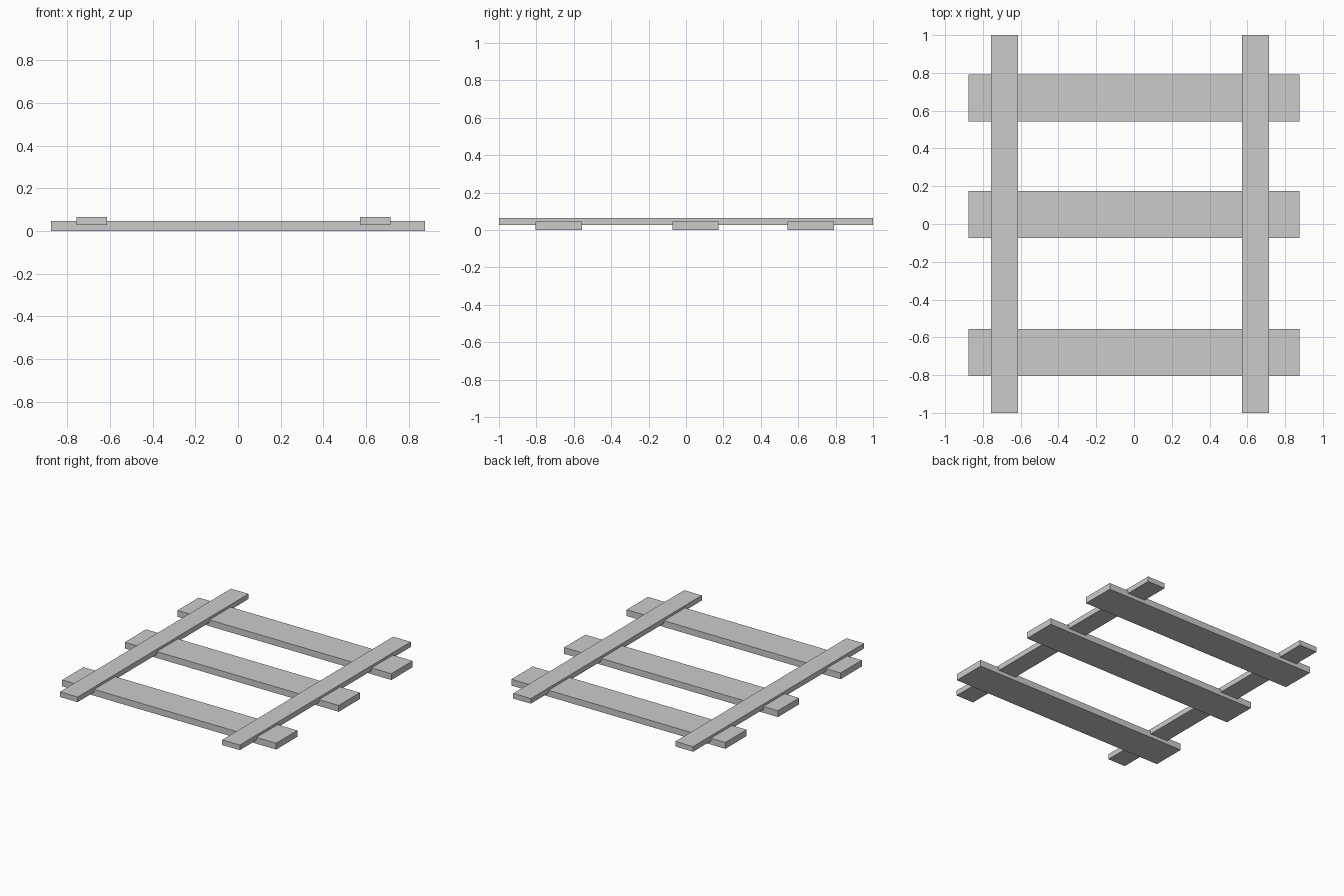
import bpy

if "Cube" in bpy.data.objects:
    bpy.data.objects.remove(bpy.data.objects["Cube"])


def box(name, x, y, z):
    """Box from (min, max) ranges on each axis."""
    verts = [(a, b, c) for a in x for b in y for c in z]
    faces = [(0, 1, 3, 2), (4, 6, 7, 5), (0, 4, 5, 1),
             (2, 3, 7, 6), (0, 2, 6, 4), (1, 5, 7, 3)]
    mesh = bpy.data.meshes.new(name)
    mesh.from_pydata(verts, [], faces)
    obj = bpy.data.objects.new(name, mesh)
    bpy.context.collection.objects.link(obj)
    return obj


# Wide cross ties lying on the ground
for i, y in enumerate((-0.681, 0.051, 0.667)):
    box(f"cross_tie_{i + 1}", (-0.876, 0.876), (y - 0.124, y + 0.124), (0, 0.047))

# Long rails, let slightly into the ties
for side, x in (("left", -0.686), ("right", 0.643)):
    box(f"{side}_rail", (x - 0.072, x + 0.072), (-1, 1), (0.027, 0.065))
